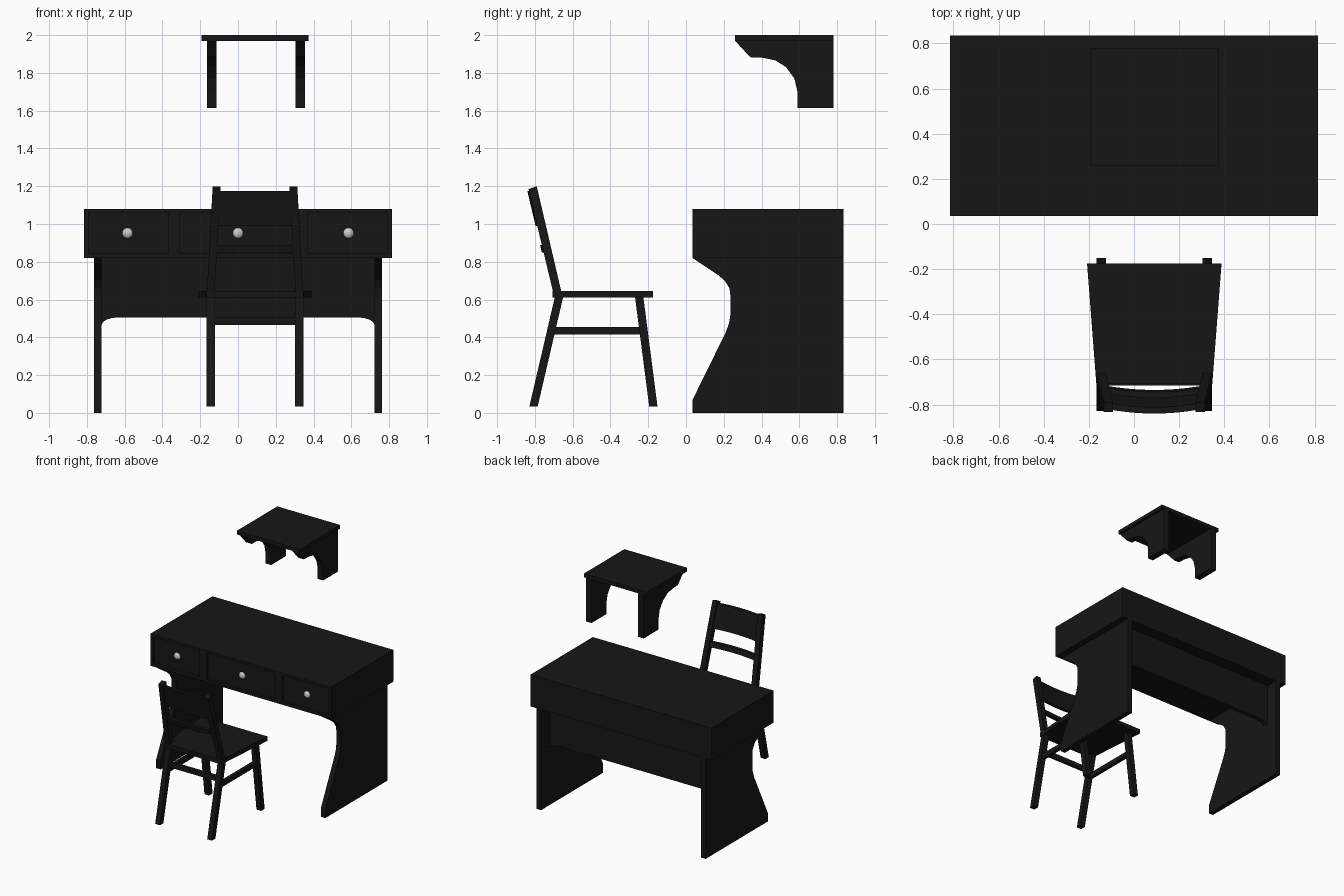
import bpy, bmesh, math
from mathutils import Vector

if "Cube" in bpy.data.objects:
    bpy.data.objects.remove(bpy.data.objects["Cube"])

wood = bpy.data.materials.new("dark_wood")
wood.diffuse_color = (0.008, 0.008, 0.008, 1)
wood.use_nodes = True
wood.node_tree.nodes["Principled BSDF"].inputs["Base Color"].default_value = wood.diffuse_color
CX = 0.09  # chair and shelf centre in x


def finish(name, bm, mat=wood):
    bmesh.ops.recalc_face_normals(bm, faces=bm.faces)
    me = bpy.data.meshes.new(name)
    bm.to_mesh(me)
    bm.free()
    ob = bpy.data.objects.new(name, me)
    bpy.context.collection.objects.link(ob)
    if mat:
        me.materials.append(mat)
    return ob


def prism(name, points, offset):
    """Extrude a closed outline of 3D points along an offset."""
    bm = bmesh.new()
    face = bm.faces.new([bm.verts.new(p) for p in points])
    new = bmesh.ops.extrude_face_region(bm, geom=[face])["geom"]
    bmesh.ops.translate(bm, vec=Vector(offset),
                        verts=[v for v in new if isinstance(v, bmesh.types.BMVert)])
    return finish(name, bm)


def box(name, x, y, z):
    return prism(name, [(x[0], y[0], z[0]), (x[1], y[0], z[0]),
                        (x[1], y[1], z[0]), (x[0], y[1], z[0])], (0, 0, z[1] - z[0]))


def side_panel(name, profile, x0, x1):
    return prism(name, [(x0, y, z) for y, z in profile], (x1 - x0, 0, 0))


# Desk body with a face frame around three inset drawers
F, R = 0.035, 0.055
box("desk_body", (-0.815, 0.815), (R, 0.835), (0.82, 1.08))
box("top_rail", (-0.815, 0.815), (F, R), (1.06, 1.08))
box("bottom_rail", (-0.815, 0.815), (F, R), (0.82, 0.845))
for x0, x1 in ((-0.815, -0.79), (-0.37, -0.31), (0.31, 0.37), (0.79, 0.815)):
    box("drawer_stile", (x0, x1), (F, R), (0.845, 1.06))

# Drawer knobs
for x in (-0.585, 0, 0.585):
    bm = bmesh.new()
    bmesh.ops.create_uvsphere(bm, u_segments=20, v_segments=12, radius=0.028)
    bmesh.ops.scale(bm, vec=(1, 0.65, 1), verts=bm.verts)
    bmesh.ops.translate(bm, vec=(x, R, 0.952), verts=bm.verts)
    for f in bm.faces:
        f.smooth = True
    finish("drawer_knob", bm, None)

# Desk side panels
desk_profile = [(0.835, 0), (0.835, 0.82), (0.035, 0.82), (0.17, 0.73), (0.205, 0.70),
                (0.23, 0.66), (0.235, 0.62), (0.235, 0.52), (0.228, 0.475), (0.21, 0.425),
                (0.035, 0.07), (0.035, 0)]
for s in (-1, 1):
    side_panel("desk_side", desk_profile, s * 0.762, s * 0.722)

# Modesty panel with flared lower ends
flare = [(0.64, 0.505), (0.67, 0.502), (0.695, 0.494), (0.713, 0.482), (0.724, 0.465)]
outline = [(-0.724, 0.82)] + [(-x, z) for x, z in reversed(flare)] + flare + [(0.724, 0.82)]
prism("modesty_panel", [(x, 0.70, z) for x, z in outline], (0, 0.035, 0))

# Wall shelf
box("shelf_top", (-0.192, 0.374), (0.26, 0.78), (1.97, 2.0))
shelf_profile = [(0.26, 1.97), (0.34, 1.883), (0.405, 1.88), (0.474, 1.866), (0.53, 1.83),
                 (0.574, 1.77), (0.59, 1.70), (0.59, 1.615), (0.78, 1.615), (0.78, 1.97)]
for x0 in (-0.165, 0.305):
    side_panel("shelf_bracket", shelf_profile, x0, x0 + 0.05)

# Chair seat
prism("seat", [(CX - 0.298, -0.175, 0.61), (CX + 0.298, -0.175, 0.61),
               (CX + 0.257, -0.708, 0.61), (CX - 0.257, -0.708, 0.61)], (0, 0, 0.036))


# Chair legs, back posts and stretchers
def slanted_post(name, s, y0, z0, y1, z1, d0, d1, w=0.043, cap=0.0):
    """Post from (y0, z0) to (y1, z1); d0/d1 are outer distances from centre."""
    bm = bmesh.new()
    ring = []
    for y, z, d, c in ((y0, z0, d0, 0), (y1, z1, d1, cap)):
        ring.append([bm.verts.new((CX + s * (d - a), y + b, z + math.copysign(c, b)))
                     for a, b in ((0, -0.022), (w, -0.022), (w, 0.022), (0, 0.022))])
    bm.faces.new(ring[0])
    bm.faces.new(ring[1])
    for i in range(4):
        j = (i + 1) % 4
        bm.faces.new((ring[0][i], ring[0][j], ring[1][j], ring[1][i]))
    return finish(name, bm)


for s in (-1, 1):
    slanted_post("front_leg", s, -0.173, 0.035, -0.248, 0.615, 0.256, 0.256)
    slanted_post("rear_leg", s, -0.807, 0.035, -0.672, 0.615, 0.256, 0.256)
    slanted_post("back_post", s, -0.677, 0.62, -0.812, 1.192, 0.256, 0.224, 0.041, 0.007)
    x = CX + s * 0.235
    box("side_stretcher", (x - 0.013, x + 0.013), (-0.71, -0.225), (0.415, 0.455))
box("rear_stretcher", (CX - 0.22, CX + 0.22), (-0.715, -0.69), (0.465, 0.505))


# Curved back slats leaning with the posts
def slat(name, z0, z1, hw, n=12):
    bm = bmesh.new()
    rows = []
    for i in range(n + 1):
        t = 2 * i / n - 1
        bow = -0.018 * (1 - t * t)
        rows.append([bm.verts.new((CX + t * hw, -0.677 - 0.236 * (z - 0.62) + bow + d, z))
                     for z, d in ((z0, -0.014), (z0, 0.014), (z1, 0.014), (z1, -0.014))])
    for a, b in zip(rows, rows[1:]):
        for i in range(4):
            j = (i + 1) % 4
            bm.faces.new((a[i], a[j], b[j], b[i])).smooth = True
    bm.faces.new(rows[0])
    bm.faces.new(rows[-1])
    ob = finish(name, bm)
    ob.data.set_sharp_from_angle(angle=math.radians(30))


slat("top_back_slat", 0.99, 1.175, 0.198)
slat("lower_back_slat", 0.85, 0.888, 0.21)
